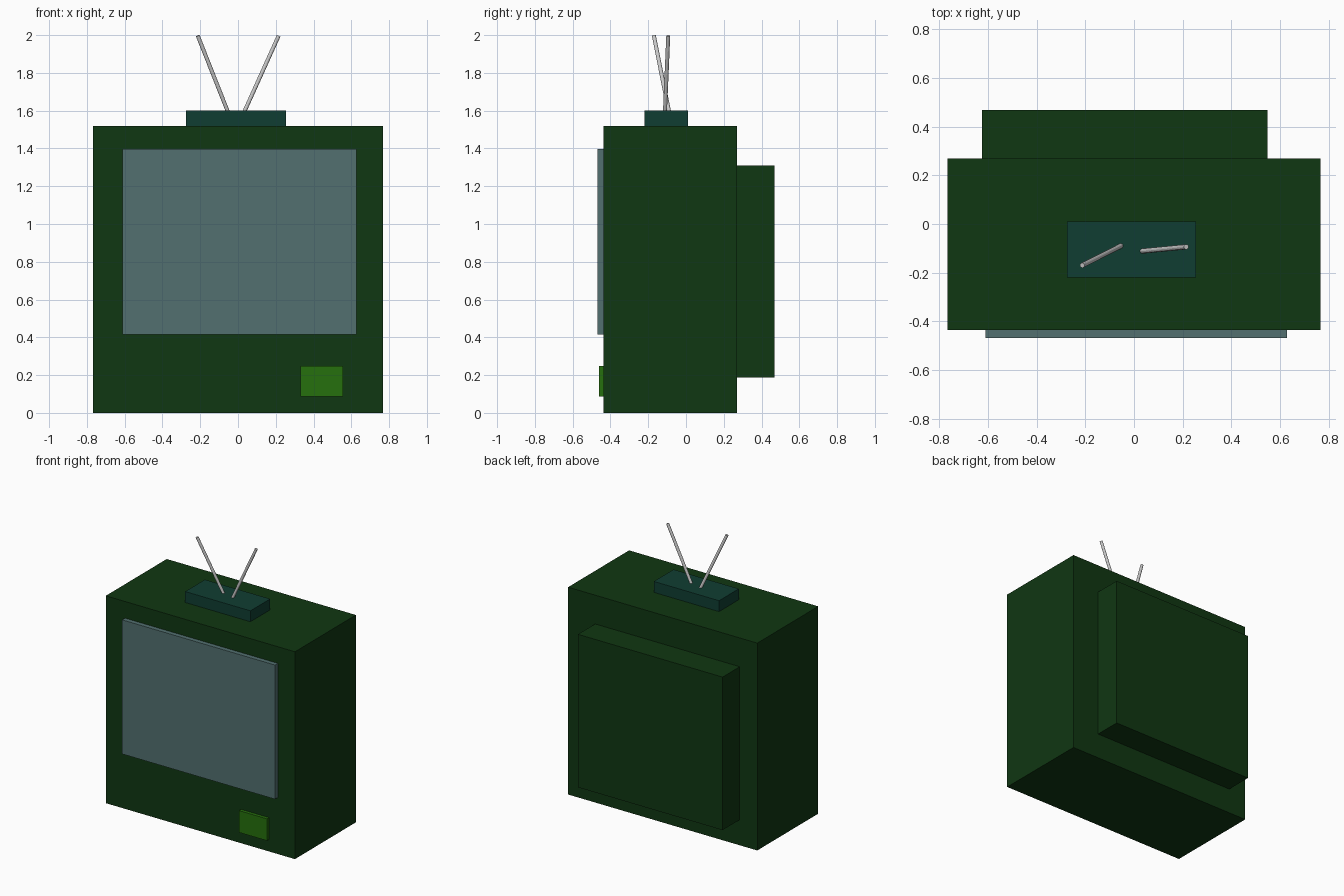
import bpy
from mathutils import Vector

if "Cube" in bpy.data.objects:
    bpy.data.objects.remove(bpy.data.objects["Cube"])


def material(name, rgb):
    m = bpy.data.materials.new(name)
    m.diffuse_color = (*rgb, 1)
    m.use_nodes = True
    m.node_tree.nodes["Principled BSDF"].inputs["Base Color"].default_value = m.diffuse_color
    return m


def box(name, lo, hi, mat):
    lo, hi = Vector(lo), Vector(hi)
    bpy.ops.mesh.primitive_cube_add(size=1, location=(lo + hi) / 2)
    ob = bpy.context.object
    ob.name = name
    ob.scale = hi - lo
    bpy.ops.object.transform_apply(location=False, rotation=False, scale=True)
    ob.data.materials.append(mat)
    return ob


def rod(name, start, end, radius):
    start, end = Vector(start), Vector(end)
    d = end - start
    bpy.ops.mesh.primitive_cylinder_add(vertices=12, radius=radius, depth=d.length,
                                        location=(start + end) / 2)
    ob = bpy.context.object
    ob.name = name
    ob.rotation_euler = d.to_track_quat('Z', 'Y').to_euler()
    return ob


green = material("case_green", (0.005, 0.038, 0.006))
glass = material("screen_grey", (0.084, 0.162, 0.162))
lime = material("panel_green", (0.019, 0.162, 0.004))
teal = material("base_teal", (0.005, 0.048, 0.032))

# Cabinet and rear tube housing
box("cabinet", (-0.767, -0.436, 0), (0.767, 0.27, 1.52), green)
box("rear_housing", (-0.625, 0.26, 0.187), (0.548, 0.469, 1.309), green)

# Screen and control panel on the front
box("screen", (-0.611, -0.469, 0.415), (0.628, -0.425, 1.398), glass)
box("control_panel", (0.33, -0.46, 0.088), (0.556, -0.425, 0.248), lime)

# Aerial base with two rods
box("aerial_base", (-0.275, -0.219, 1.51), (0.254, 0.01, 1.6), teal)
rod("left_aerial", (-0.048, -0.087, 1.58), (-0.213, -0.17, 1.997), 0.0105)
rod("right_aerial", (0.027, -0.112, 1.58), (0.215, -0.094, 1.996), 0.0105)
